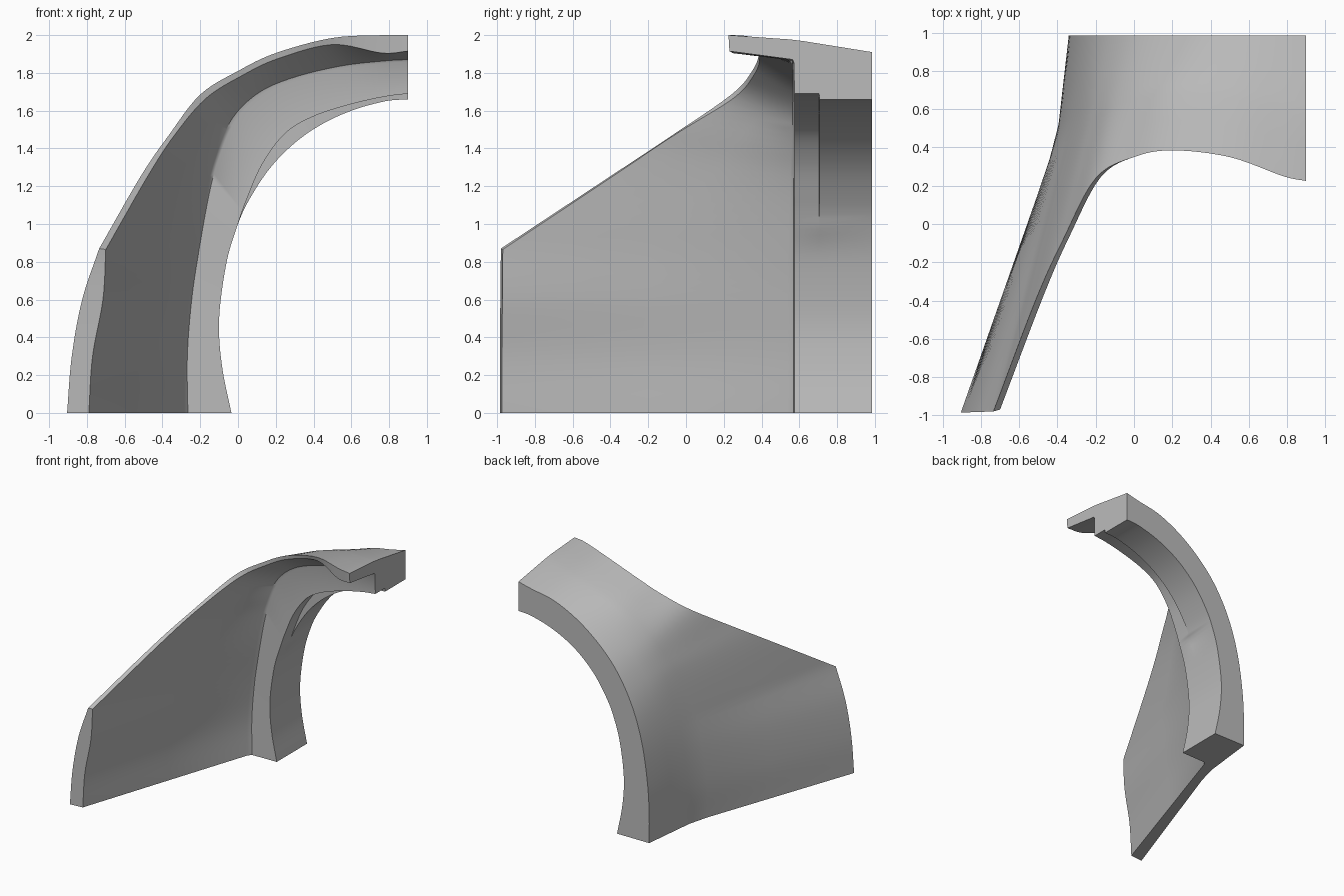
import bpy
import bmesh
from mathutils import Vector

default_cube = bpy.data.objects.get("Cube")
if default_cube:
    bpy.data.objects.remove(default_cube, do_unlink=True)

STEPS = 6  # subdivisions between neighbouring rail stations


def make_material(name, value):
    material = bpy.data.materials.new(name)
    material.use_nodes = True
    colour = (value, value, value, 1)
    material.diffuse_color = colour
    material.node_tree.nodes["Principled BSDF"].inputs["Base Color"].default_value = colour
    return material


def smooth_rail(points):
    """Interpolate the stations of a rail with a Catmull-Rom curve."""
    points = [Vector(p) for p in points]
    padded = [2 * points[0] - points[1]] + points + [2 * points[-1] - points[-2]]
    result = []
    for a, b, c, d in zip(padded, padded[1:], padded[2:], padded[3:]):
        for step in range(STEPS):
            t = step / STEPS
            result.append(b + (c - a) * t / 2
                          + (a - 2.5 * b + 2 * c - d / 2) * t ** 2
                          + (1.5 * b - a / 2 - 1.5 * c + d / 2) * t ** 3)
    return result + [points[-1]]


def cornered_rail(lower, upper):
    """Two smooth runs meeting in a sharp corner at the first upper station."""
    return smooth_rail(lower + upper[:1])[:-1] + smooth_rail(upper)


def flat_rail(y, pairs):
    """A rail lying in a plane of constant depth."""
    return smooth_rail([(x, y, z) for x, z in pairs])


def at_depth(rail, y):
    return [Vector((p.x, y, p.z)) for p in rail]


def blend(first, second, amount):
    return [a.lerp(b, amount) for a, b in zip(first, second)]


# Free front edge of the flared wall, outer and inner side
front_outer = cornered_rail(
    [(-.905, -.985, 0), (-.88, -.985, .3), (-.825, -.983, .6)],
    [(-.735, -.98, .87), (-.515, -.4, 1.253), (-.37, -.08, 1.465), (-.2, .24, 1.685),
     (0, .35, 1.81), (.2, .385, 1.905), (.5, .35, 1.985), (.78, .25, 2), (.9, .225, 2)])
front_inner = cornered_rail(
    [(-.79, -.975, 0), (-.77, -.975, .3), (-.715, -.972, .6)],
    [(-.7, -.97, .865), (-.475, -.38, 1.258), (-.335, -.06, 1.472), (-.17, .25, 1.665),
     (.02, .357, 1.785), (.21, .39, 1.875), (.5, .36, 1.95), (.76, .265, 1.905), (.9, .23, 1.915)])

# Line where the arch turns into the flare, and the outer back edge
crease = smooth_rail([
    (-.4, .45, 0), (-.4, .46, .3), (-.375, .48, .6), (-.335, .5, .87),
    (-.265, .55, 1.18), (-.2, .6, 1.37), (-.1, .65, 1.56), (.06, .69, 1.73),
    (.25, .7, 1.84), (.52, .68, 1.92), (.77, .62, 1.955), (.9, .58, 1.975)])
back_outer = flat_rail(.985, [
    (-.34, 0), (-.34, .25), (-.325, .5), (-.28, .8), (-.21, 1.05), (-.11, 1.27),
    (.02, 1.46), (.19, 1.625), (.37, 1.75), (.57, 1.84), (.77, 1.88), (.9, 1.91)])

# Flange: corner with the wall, front rim and inner back edge
corner = flat_rail(.57, [
    (-.28, 0), (-.28, .3), (-.255, .6), (-.215, .87), (-.16, 1.18), (-.11, 1.365),
    (-.025, 1.56), (.115, 1.695), (.3, 1.775), (.55, 1.835), (.78, 1.863), (.9, 1.87)])
rim = flat_rail(.575, [
    (-.035, 0), (-.085, .25), (-.1, .5), (-.06, .8), (0, 1), (.05, 1.14),
    (.13, 1.32), (.25, 1.48), (.4, 1.57), (.6, 1.635), (.78, 1.675), (.9, 1.69)])
back_inner = flat_rail(.985, [
    (-.035, 0), (-.085, .25), (-.1, .5), (-.06, .8), (0, 1), (.06, 1.13),
    (.165, 1.29), (.29, 1.42), (.43, 1.52), (.6, 1.6), (.78, 1.65), (.9, 1.66)])

# Closed cross-section loop, one rail per profile corner
loop = [
    back_outer,
    blend(crease, back_outer, .5),
    blend(crease, back_outer, .12),
    blend(crease, front_outer, .08),
    blend(crease, front_outer, .5),
    front_outer,
    front_inner,
    blend(corner, front_inner, .5),
    blend(corner, front_inner, .02),
    blend(corner, rim, .06),
    rim,
    at_depth(rim, .705),
    at_depth(back_inner, .707),
    back_inner,
]

# Skin the rails into a solid shell
bm = bmesh.new()
grid = [[bm.verts.new(p) for p in rail] for rail in loop]
for rail, following in zip(grid, grid[1:] + grid[:1]):
    for i in range(len(rail) - 1):
        bm.faces.new((rail[i], rail[i + 1], following[i + 1], following[i]))
bm.faces.new([rail[0] for rail in grid])
bm.faces.new([rail[-1] for rail in grid])
bmesh.ops.recalc_face_normals(bm, faces=bm.faces)

mesh = bpy.data.meshes.new("flared_arch_panel")
bm.to_mesh(mesh)
bm.free()
mesh.materials.append(make_material("light grey", .5))
panel = bpy.data.objects.new("flared_arch_panel", mesh)
bpy.context.collection.objects.link(panel)

# Smooth surfaces with crisp borders
bpy.ops.object.select_all(action='DESELECT')
panel.select_set(True)
bpy.context.view_layer.objects.active = panel
bpy.ops.object.shade_smooth_by_angle(angle=.7)
